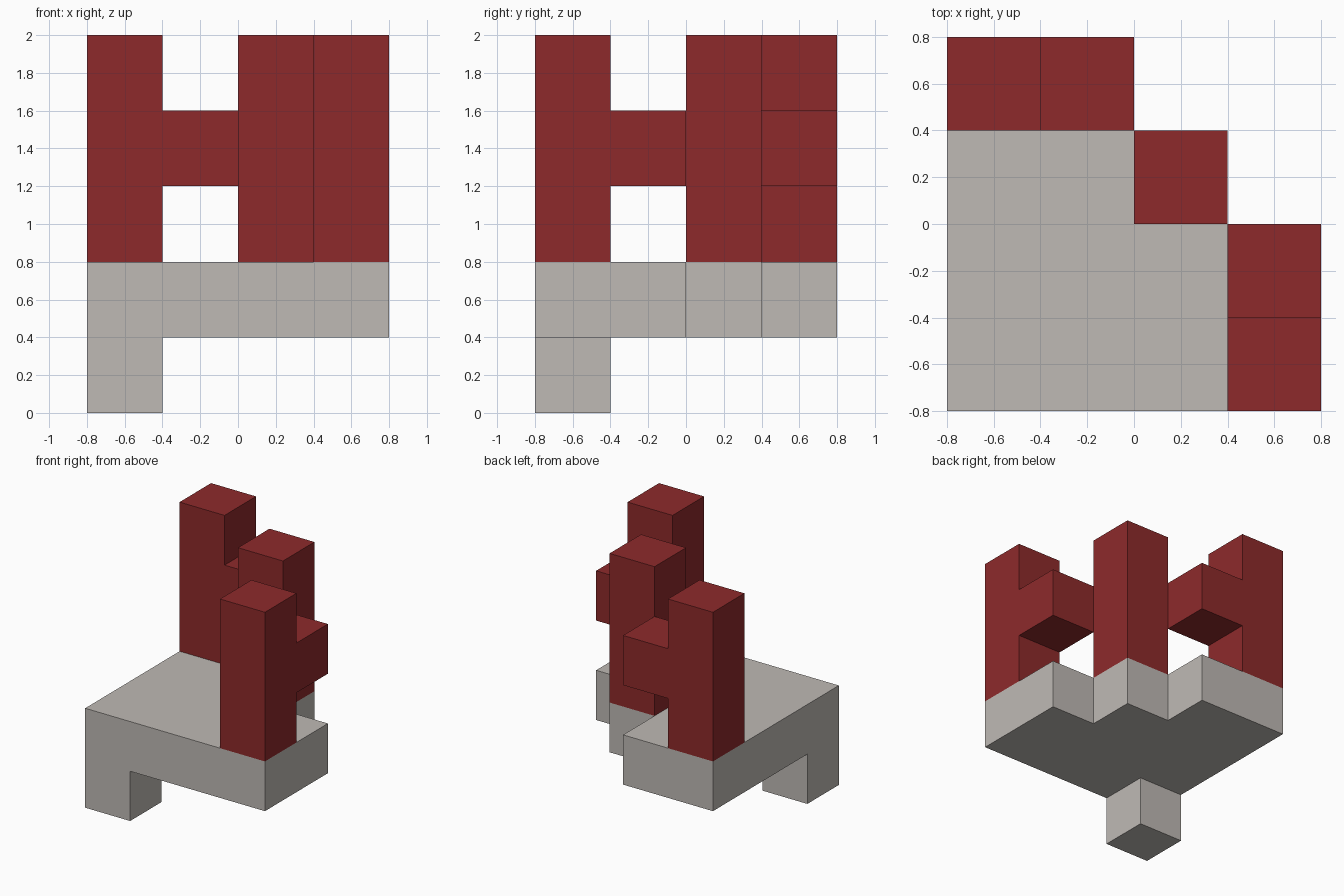
import bpy
import bmesh

U = 0.4  # block unit

default = bpy.data.objects.get("Cube")
if default:
    bpy.data.objects.remove(default, do_unlink=True)


def make_material(name, color):
    mat = bpy.data.materials.new(name)
    mat.use_nodes = True
    mat.diffuse_color = color
    mat.node_tree.nodes["Principled BSDF"].inputs["Base Color"].default_value = color
    return mat


def prism(name, outline, z0, z1, mat):
    """Extrude a counter-clockwise plan outline, in block units, from z0 to z1."""
    bm = bmesh.new()
    face = bm.faces.new([bm.verts.new((x * U, y * U, z0 * U)) for x, y in outline])
    top = bmesh.ops.extrude_face_region(bm, geom=[face], use_keep_orig=True)
    moved = [v for v in top["geom"] if isinstance(v, bmesh.types.BMVert)]
    bmesh.ops.translate(bm, verts=moved, vec=(0, 0, (z1 - z0) * U))
    bmesh.ops.recalc_face_normals(bm, faces=bm.faces)
    mesh = bpy.data.meshes.new(name)
    bm.to_mesh(mesh)
    bm.free()
    mesh.materials.append(mat)
    obj = bpy.data.objects.new(name, mesh)
    bpy.context.collection.objects.link(obj)
    return obj


def block(name, x, y, z0, z1, mat):
    """One-unit-square column with its low corner at x, y."""
    return prism(name, [(x, y), (x + 1, y), (x + 1, y + 1), (x, y + 1)], z0, z1, mat)


stone = make_material("warm grey", (0.52, 0.49, 0.46, 1))
red = make_material("dark red", (0.27, 0.023, 0.024, 1))

# Seat slab with a stepped back corner
prism("seat", [(-2, -2), (2, -2), (2, 0), (1, 0), (1, 1), (0, 1), (0, 2), (-2, 2)],
      1, 2, stone)

# Single leg under the front corner
block("front_leg", -2, -2, 0, 1, stone)

# Backrest posts along the diagonal
for name, x, y in (("back_post", -2, 1), ("middle_post", 0, 0), ("front_post", 1, -2)):
    block(name, x, y, 2, 5, red)

# Rails joining the posts
for name, x, y in (("back_rail", -1, 1), ("side_rail", 1, -1)):
    block(name, x, y, 3, 4, red)
